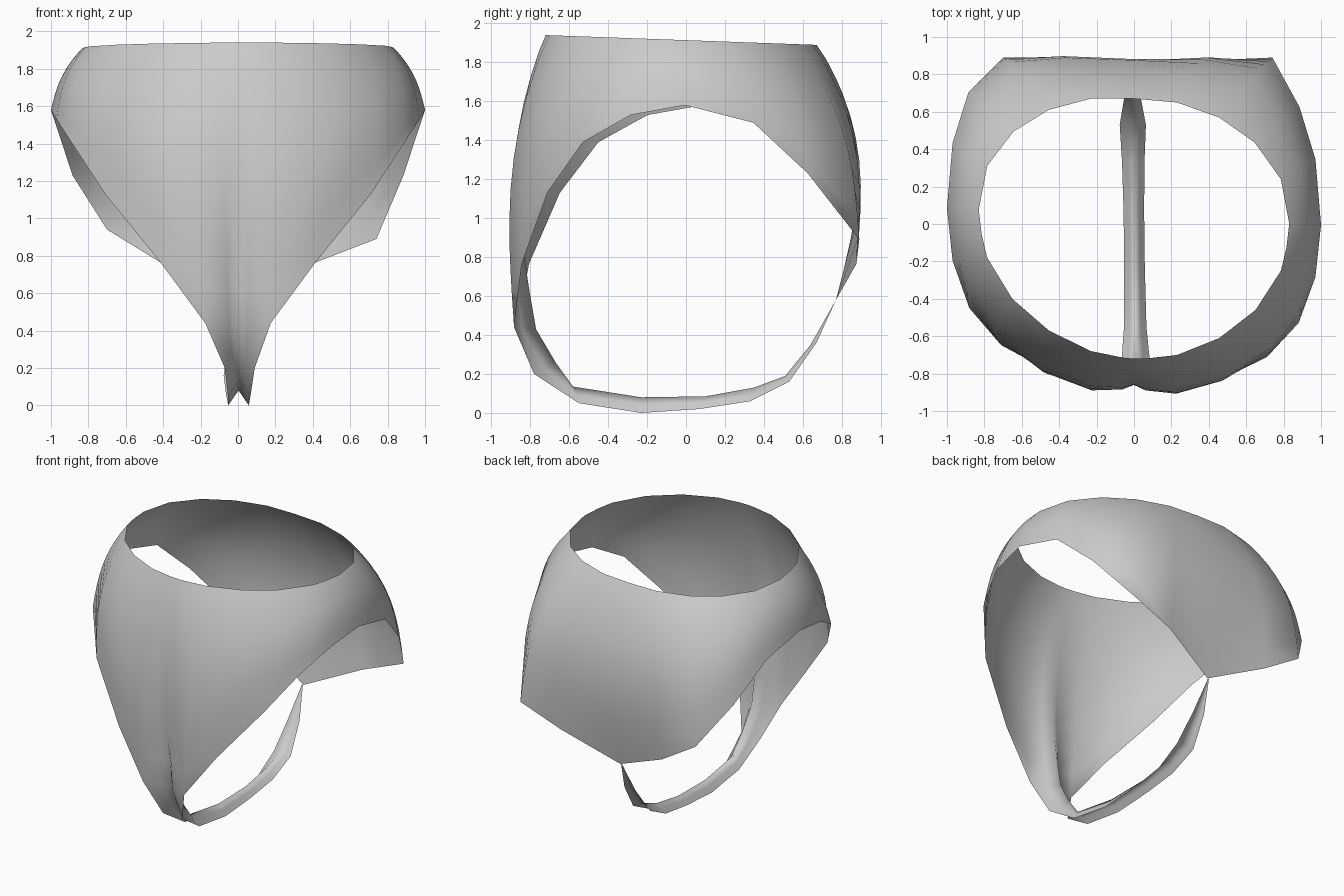
import bpy
import bmesh
import math
from mathutils import Vector

cube = bpy.data.objects.get("Cube")
if cube:
    bpy.data.objects.remove(cube, do_unlink=True)

# Single plain cloth colour
cloth = bpy.data.materials.new("grey_cloth")
cloth.use_nodes = True
grey = (0.6, 0.6, 0.6, 1)
cloth.diffuse_color = grey
cloth.node_tree.nodes["Principled BSDF"].inputs["Base Color"].default_value = grey

# Columns of one half, front centre to back centre:
# waist (x, y), hem (x, y, z), fullness of the cloth between them
COLUMNS = [
    ((0, -.72), (0, -.77, .43), .078),
    ((.06, -.717), (.05, -.84, .43), .072),
    ((.23, -.69), (.175, -.875, .44), .075),
    ((.455, -.59), (.415, -.825, .765), .09),
    ((.65, -.43), (.71, -.68, 1.13), .09),
    ((.785, -.215), (.88, -.49, 1.39), .09),
    ((.815, -.09), (.97, -.24, 1.53), .09),
    ((.83, .04), (1, .04, 1.58), .09),
    ((.785, .275), (.97, .39, 1.49), .09),
    ((.645, .465), (.885, .665, 1.23), .1),
    ((.455, .59), (.72, .89, .915), .11),
    ((.23, .66), (.415, .875, .765), .105),
    ((0, .67), (0, .77, .58), .125),
]

# Strap stations: edge half width, edge (y, z), centre fold (y, z)
STRAP = [
    (.08, (-.78, .2), (-.67, .26)),
    (.06, (-.55, .05), (-.58, .135)),
    (.055, (-.23, 0), (-.23, .08)),
    (.055, (.07, .02), (.1, .085)),
    (.06, (.33, .06), (.35, .13)),
    (.07, (.53, .16), (.51, .19)),
    (.045, (.67, .36), (.64, .35)),
    (.004, (.77, .58), (.77, .58)),
]
ROWS = 10
TWIST = .045


def hem_point(hem, side):
    """Hem with the slight twist of the cloth around the hips."""
    x, y, z = hem
    if y < .7:
        y -= TWIST * side * x
    elif x > .6:
        x += .02 * side
        z -= .025 * side
    return Vector((x * side, y, z))


def panel_column(waist, hem, fullness, side):
    """Bulging line of cloth from the waist down to the hem."""
    wx, wy = waist
    wy -= TWIST * side * wx
    top = Vector((wx * side, wy, 1.914 - .036 * wy))
    low = hem_point(hem, side)
    out = Vector((wx * side, wy, 0)).normalized()
    bulge = out * fullness * (low - top).length
    line = []
    for i in range(ROWS + 1):
        t = (i / ROWS) ** 1.25
        line.append(top.lerp(low, t) + bulge * math.sin(math.pi * t ** .85))
    return line


def add_grid(bm, lines, flip):
    grid = [[bm.verts.new(p) for p in line] for line in lines]
    for a, b in zip(grid, grid[1:]):
        for i in range(len(a) - 1):
            quad = [a[i], a[i + 1], b[i + 1], b[i]]
            bm.faces.new(quad[::-1] if flip else quad)


bm = bmesh.new()
for side in (1, -1):
    # Front, hips and back
    add_grid(bm, [panel_column(w, h, f, side) for w, h, f in COLUMNS], side < 0)
    # Folded strap continuing under the front panel, drifting a little sideways
    strips = [[hem_point(COLUMNS[i][1], side)] for i in range(3)]
    for half, edge, fold in STRAP:
        drift = -.012 * edge[0]
        e = Vector((half * side + drift, *edge))
        c = Vector((drift, *fold))
        middle = c.lerp(e, .5)
        for strip, p in zip(strips, (c, middle, e)):
            strip.append(p)
    add_grid(bm, strips, side < 0)
bmesh.ops.remove_doubles(bm, verts=bm.verts, dist=.0005)

mesh = bpy.data.meshes.new("brief_garment")
bm.to_mesh(mesh)
bm.free()
mesh.materials.append(cloth)
mesh.shade_smooth()
garment = bpy.data.objects.new("brief_garment", mesh)
bpy.context.collection.objects.link(garment)
